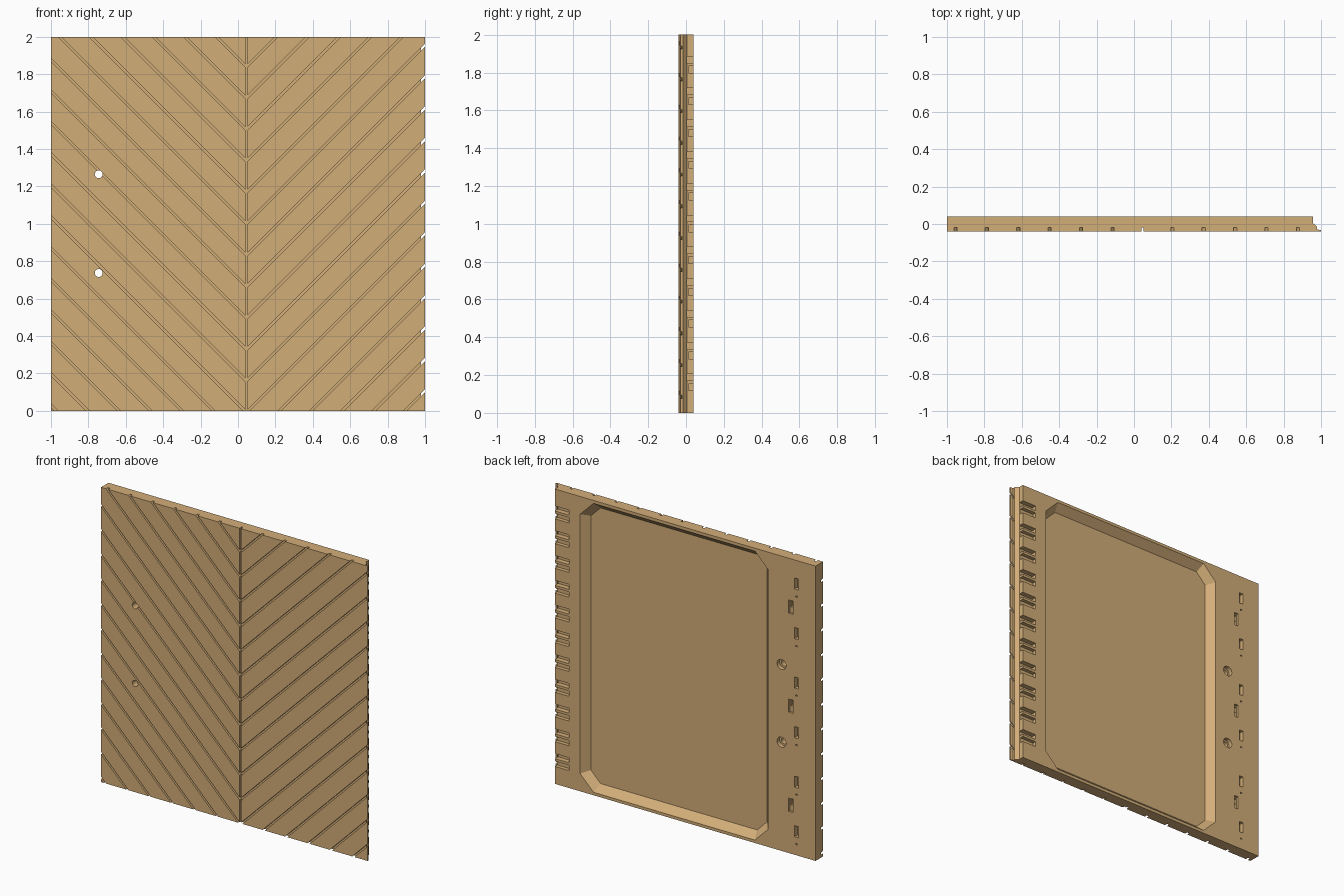
import bpy, bmesh, math
from mathutils import Matrix, Vector

cube = bpy.data.objects.get("Cube")
if cube:
    bpy.data.objects.remove(cube, do_unlink=True)

PITCH = 0.168          # spacing of grooves and notches
SEAM = 0.045           # x of the middle seam
FRONT, BACK = -0.04, 0.04

wood = bpy.data.materials.new("tan_wood")
wood.use_nodes = True
colour = (0.65, 0.42, 0.19, 1)
wood.diffuse_color = colour
wood.node_tree.nodes["Principled BSDF"].inputs["Base Color"].default_value = colour


def make(name, bm):
    bmesh.ops.recalc_face_normals(bm, faces=bm.faces)
    mesh = bpy.data.meshes.new(name)
    bm.to_mesh(mesh)
    bm.free()
    mesh.materials.append(wood)
    obj = bpy.data.objects.new(name, mesh)
    bpy.context.collection.objects.link(obj)
    return obj


def loft(bm, ring_a, ring_b):
    """Closed solid between two matching rings of points."""
    a = [bm.verts.new(p) for p in ring_a]
    b = [bm.verts.new(p) for p in ring_b]
    bm.faces.new(a)
    bm.faces.new(b[::-1])
    for i in range(len(a)):
        j = (i + 1) % len(a)
        bm.faces.new((a[i], b[i], b[j], a[j]))


def box(bm, centre, size, turn=0):
    m = (Matrix.Translation(centre) @ Matrix.Rotation(turn, 4, 'Y')
         @ Matrix.Diagonal((*size, 1)))
    bmesh.ops.create_cube(bm, size=1, matrix=m)


def back_box(bm, x, z, width, height, depth):
    """Box that sinks into the back face."""
    box(bm, (x, BACK + 0.02 - depth / 2, z), (width, depth + 0.04, height))


def drill(bm, x, z, radius, y0, y1):
    m = Matrix.Translation((x, (y0 + y1) / 2, z)) @ Matrix.Rotation(math.pi / 2, 4, 'X')
    bmesh.ops.create_cone(bm, cap_ends=True, segments=24, radius1=radius,
                          radius2=radius, depth=abs(y1 - y0), matrix=m)


def carve(target, bm):
    """Subtract a cutter mesh from the target and discard the cutter."""
    cutter = make("cutter", bm)
    cutter.hide_render = True
    mod = target.modifiers.new("carve", 'BOOLEAN')
    mod.operation, mod.solver, mod.object = 'DIFFERENCE', 'EXACT', cutter
    graph = bpy.context.evaluated_depsgraph_get()
    mesh = bpy.data.meshes.new_from_object(target.evaluated_get(graph))
    target.modifiers.clear()
    target.data = mesh
    bpy.data.objects.remove(cutter, do_unlink=True)


# Panel: plan profile with a stepped rebate and thin front lip on the +x edge
profile = [(-1, FRONT), (1, FRONT), (1, -0.032), (0.978, -0.03), (0.978, -0.015),
           (0.957, 0.005), (0.957, BACK), (-1, BACK)]
bm = bmesh.new()
loft(bm, [(x, y, 0) for x, y in profile], [(x, y, 2) for x, y in profile])
panel = make("door_panel", bm)

# Chevron grooves, one set on each side of the seam
for side in (-1, 1):
    bm = bmesh.new()
    way = Vector((side, 0, 1)).normalized()
    for k in range(-12 if side < 0 else -11, 6):
        start = Vector((SEAM, FRONT, 1 + PITCH * k))
        box(bm, start + way * 0.8, (1.6, 0.04, 0.012), -side * math.pi / 4)
    carve(panel, bm)
bm = bmesh.new()
box(bm, (SEAM, FRONT, 1), (0.012, 0.044, 2.2))
carve(panel, bm)


# Recessed back pocket with clipped corners and sloping walls
def octagon(inset, y):
    x0, x1 = -0.645 + inset, 0.766 - inset
    z0, z1 = 0.02 + inset, 1.98 - inset
    c = 0.1 - inset * 0.6
    return [(x0 + c, y, z0), (x1 - c, y, z0), (x1, y, z0 + c), (x1, y, z1 - c),
            (x1 - c, y, z1), (x0 + c, y, z1), (x0, y, z1 - c), (x0, y, z0 + c)]


bm = bmesh.new()
loft(bm, octagon(-0.009, 0.05), octagon(0.045, -0.01))
carve(panel, bm)

# Paired notches along the +x edge
bm = bmesh.new()
for k in range(-5, 6):
    z = 1 + PITCH * k
    back_box(bm, 0.915, z + 0.028, 0.13, 0.034, 0.034)
    back_box(bm, 0.915, z - 0.024, 0.13, 0.036, 0.026)
carve(panel, bm)

# Latch slots with pinholes, and stepped slots between them
bm = bmesh.new()
for k in range(-5, 6, 2):
    z = 1 + PITCH * k
    back_box(bm, -0.857, z, 0.03, 0.075, 0.03)
    back_box(bm, -0.857, z - 0.085, 0.012, 0.008, 0.02)
for k in (-4, 0, 4):
    back_box(bm, -0.815, 1 + PITCH * k, 0.032, 0.09, 0.015)
carve(panel, bm)
bm = bmesh.new()
for k in (-4, 0, 4):
    back_box(bm, -0.815, 1.015 + PITCH * k, 0.022, 0.04, 0.035)
carve(panel, bm)

# Handle holes, wider at the back
for radius, y0, y1 in ((0.021, -0.1, 0.1), (0.034, 0.012, 0.1)):
    bm = bmesh.new()
    for z in (0.737, 1.265):
        drill(bm, -0.745, z, radius, y0, y1)
    carve(panel, bm)
